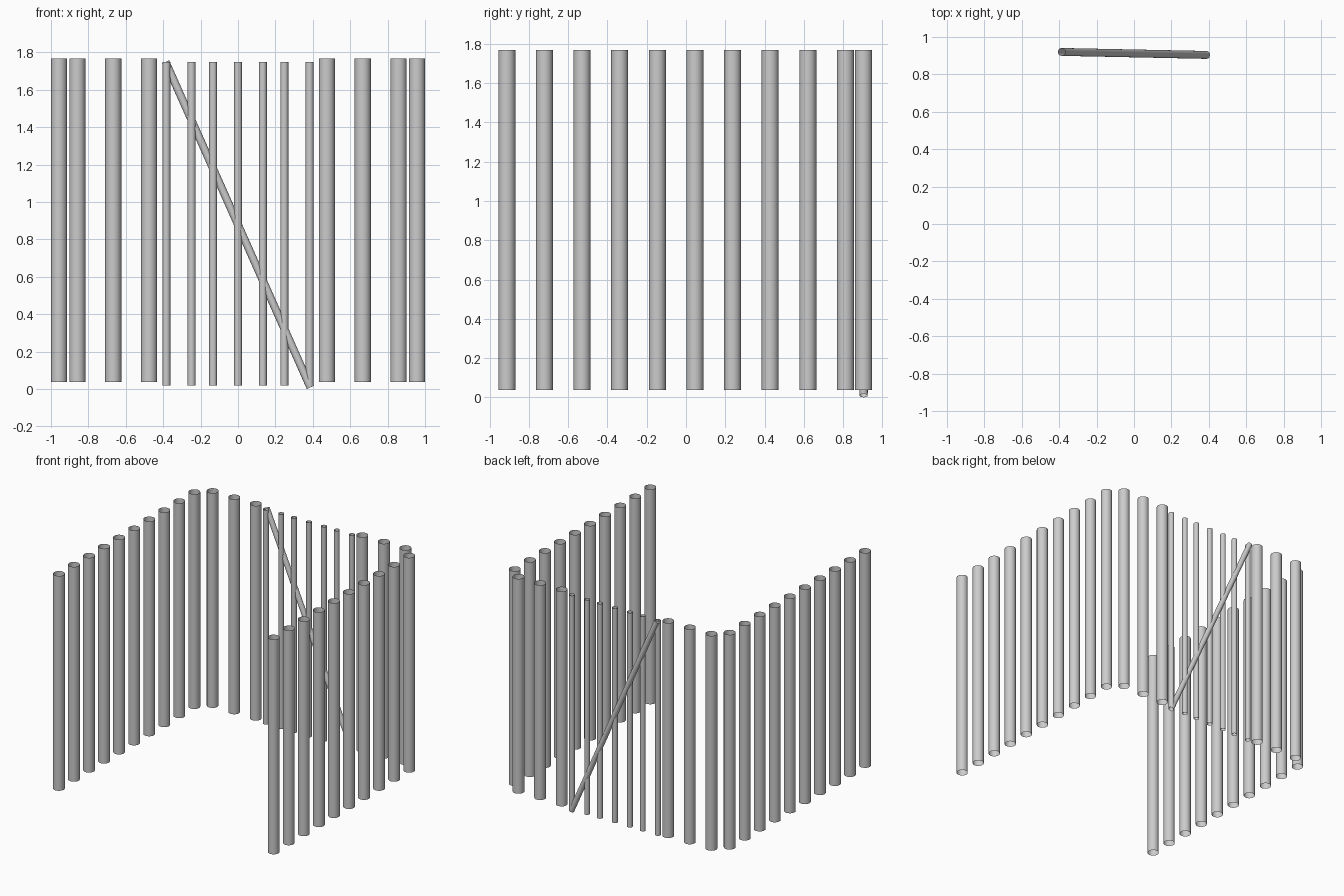
import bpy
import bmesh
from mathutils import Vector

cube = bpy.data.objects.get("Cube")
if cube:
    bpy.data.objects.remove(cube, do_unlink=True)

# One plain grey for every bar
grey = bpy.data.materials.new("steel grey")
grey.use_nodes = True
colour = (0.6, 0.6, 0.6, 1)
grey.diffuse_color = colour
grey.node_tree.nodes["Principled BSDF"].inputs["Base Color"].default_value = colour


def tube(name, start, end, radius):
    """Open-ended round tube between two points."""
    start, end = Vector(start), Vector(end)
    axis = end - start
    bm = bmesh.new()
    bmesh.ops.create_cone(bm, cap_ends=False, segments=32, radius1=radius,
                          radius2=radius, depth=axis.length)
    for face in bm.faces:
        face.smooth = True
    mesh = bpy.data.meshes.new(name)
    bm.to_mesh(mesh)
    bm.free()
    mesh.materials.append(grey)
    obj = bpy.data.objects.new(name, mesh)
    obj.location = (start + end) / 2
    obj.rotation_mode = "QUATERNION"
    obj.rotation_quaternion = axis.to_track_quat("Z", "Y")
    bpy.context.collection.objects.link(obj)


POST_R, BAR_R = 0.043, 0.021
BACK_Y = 0.904


def post(name, x, y):
    tube(name, (x, y, 0.038), (x, y, 1.768), POST_R)


for side, sign in (("left", 1), ("right", -1)):
    # Side rows of thick posts
    for i in range(10):
        post(f"{side}_wall_post_{i + 1}", sign * 0.957, -0.912 + 0.1915 * i)
    # Thick posts either side of the gate
    for i in range(3):
        post(f"{side}_back_post_{i + 1}", sign * (0.475 + 0.192 * i), BACK_Y)

# Thin gate bars
for i, x in enumerate((-0.383, -0.248, -0.133, 0, 0.133, 0.248, 0.383)):
    tube(f"gate_bar_{i + 1}", (x, BACK_Y, 0.02), (x, BACK_Y, 1.749), BAR_R)

# Diagonal gate brace
tube("gate_brace", (0.387, BACK_Y, 0.009), (-0.387, 0.92, 1.749), BAR_R)
